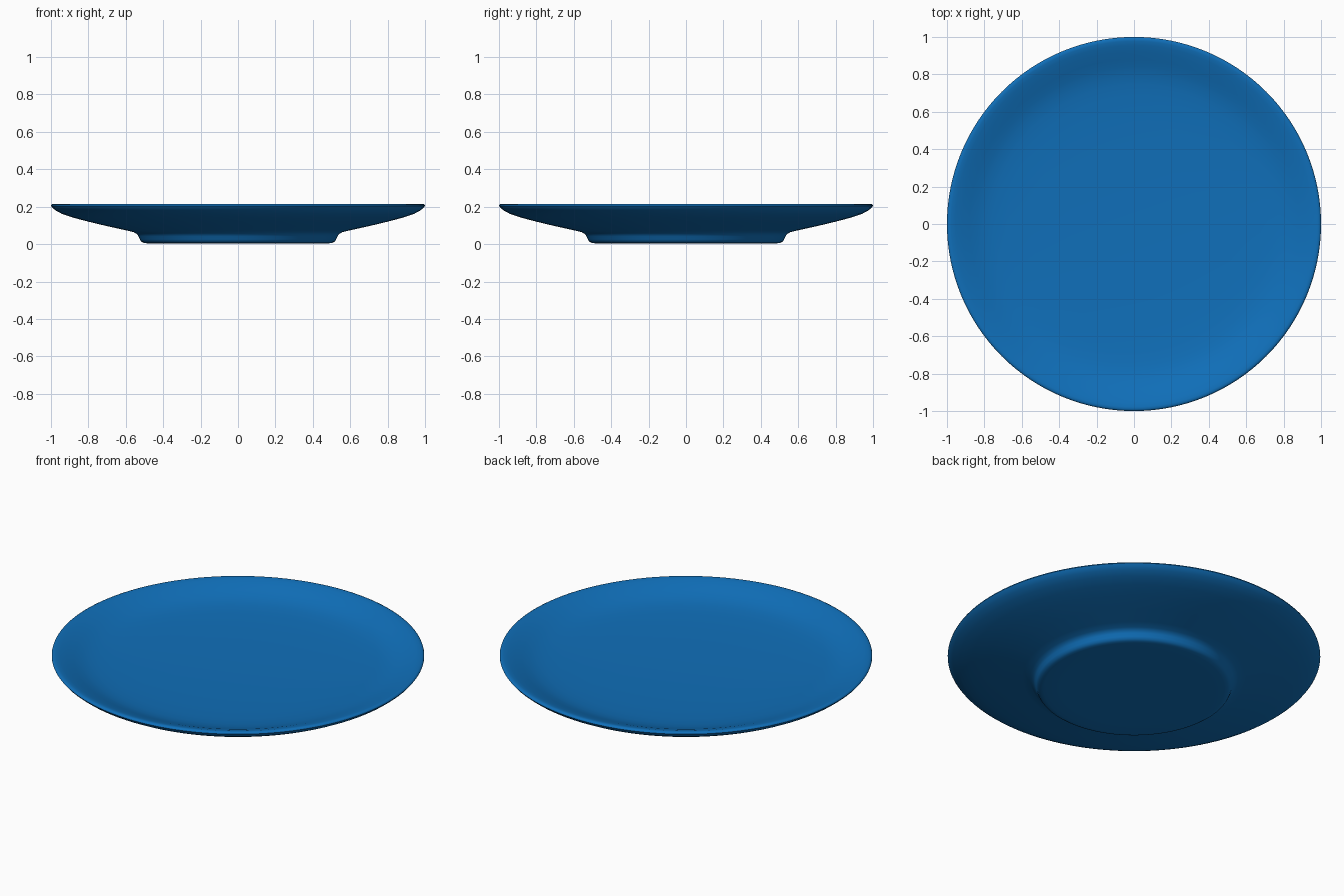
import bpy, bmesh, math

if "Cube" in bpy.data.objects:
    bpy.data.objects.remove(bpy.data.objects["Cube"])

SEGMENTS = 128

# Plate cross-section (radius, height): foot, underside, rounded rim, shallow well
PROFILE = [
    (0.0, 0.005), (0.40, 0.004), (0.485, 0.004), (0.505, 0.007), (0.518, 0.014),
    (0.525, 0.026), (0.532, 0.042), (0.540, 0.054), (0.558, 0.064), (0.60, 0.074),
    (0.70, 0.096), (0.80, 0.120), (0.88, 0.141), (0.94, 0.161), (0.975, 0.180),
    (0.992, 0.194), (1.0, 0.205), (0.998, 0.211), (0.990, 0.215), (0.978, 0.215),
    (0.955, 0.209), (0.92, 0.198), (0.88, 0.183), (0.84, 0.169), (0.80, 0.158),
    (0.75, 0.150), (0.68, 0.144), (0.55, 0.138), (0.35, 0.133), (0.0, 0.130),
]

# Spin the profile around z
bm = bmesh.new()
verts = [bm.verts.new((r, 0, z)) for r, z in PROFILE]
edges = [bm.edges.new(pair) for pair in zip(verts, verts[1:])]
bmesh.ops.spin(bm, geom=verts + edges, cent=(0, 0, 0), axis=(0, 0, 1),
               angle=2 * math.pi, steps=SEGMENTS, use_merge=True)
bmesh.ops.remove_doubles(bm, verts=bm.verts, dist=0.0005)
bmesh.ops.recalc_face_normals(bm, faces=bm.faces)

mesh = bpy.data.meshes.new("plate")
bm.to_mesh(mesh)
bm.free()
plate = bpy.data.objects.new("plate", mesh)
bpy.context.collection.objects.link(plate)

# Blue glaze
blue = bpy.data.materials.new("blue")
blue.diffuse_color = (0.005, 0.16, 0.49, 1)
blue.use_nodes = True
blue.node_tree.nodes["Principled BSDF"].inputs["Base Color"].default_value = blue.diffuse_color
mesh.materials.append(blue)

# Smooth shading
bpy.context.view_layer.objects.active = plate
plate.select_set(True)
bpy.ops.object.shade_smooth_by_angle(angle=math.radians(50))
